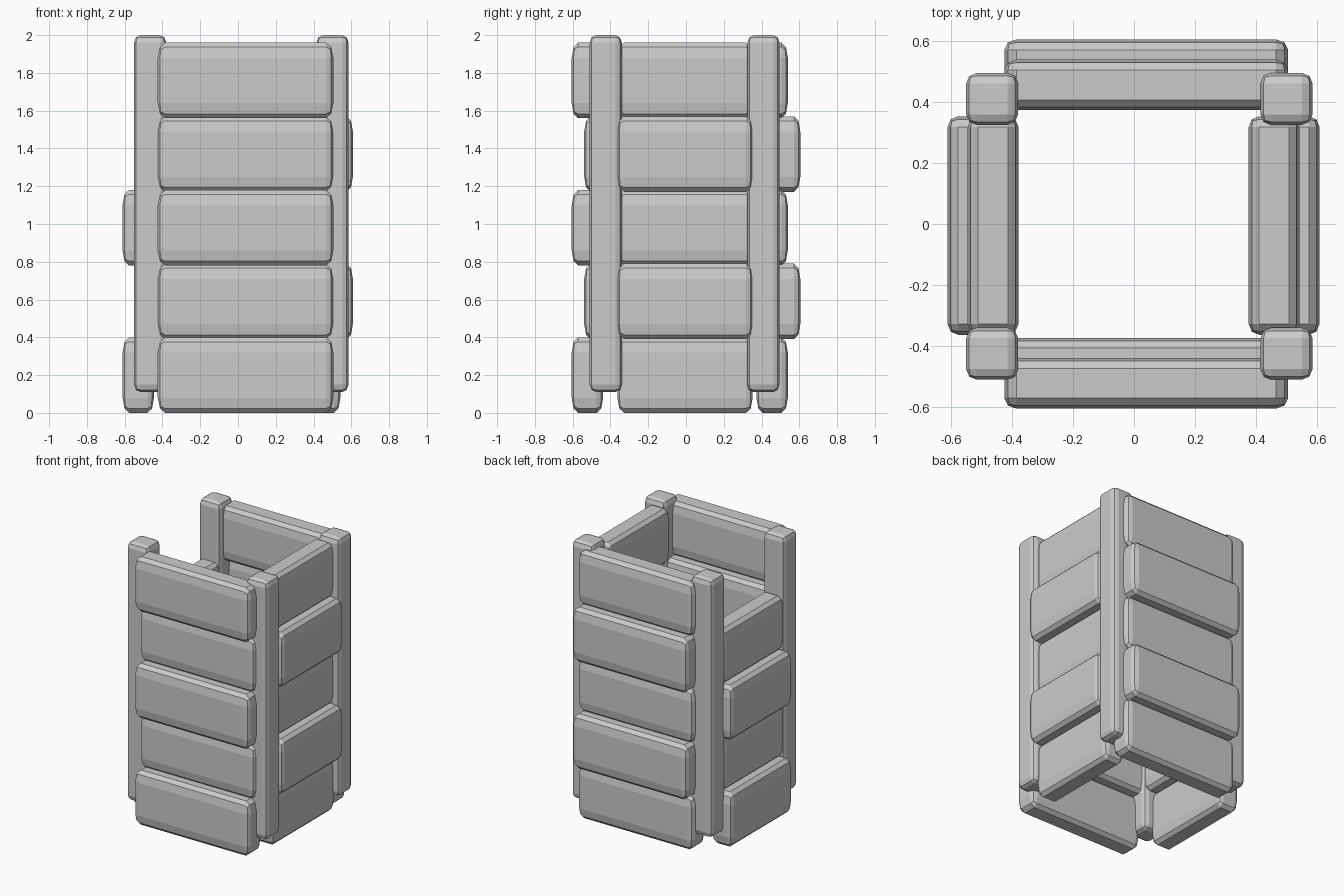
import bpy, bmesh
from mathutils import Vector

if "Cube" in bpy.data.objects:
    bpy.data.objects.remove(bpy.data.objects["Cube"])


def rounded_box(name, lo, hi, bevel):
    """Box from lo to hi with a two-step bevel of a separate size per axis."""
    lo, hi, b = Vector(lo), Vector(hi), Vector(bevel)
    mid, size = (lo + hi) / 2, hi - lo
    bm = bmesh.new()
    bmesh.ops.create_cube(bm, size=1)
    bmesh.ops.scale(bm, vec=[s / e for s, e in zip(size, b)], verts=bm.verts)
    bmesh.ops.bevel(bm, geom=bm.edges[:], offset=1, offset_type='OFFSET',
                    segments=2, profile=0.5, affect='EDGES', clamp_overlap=True)
    bmesh.ops.scale(bm, vec=b, verts=bm.verts)
    mesh = bpy.data.meshes.new(name)
    bm.to_mesh(mesh)
    bm.free()
    ob = bpy.data.objects.new(name, mesh)
    ob.location = mid
    bpy.context.collection.objects.link(ob)
    return ob


# Corner posts
for xn, x0, x1 in (("left", -0.55, -0.38), ("right", 0.415, 0.585)):
    for yn, y0, y1 in (("front", -0.51, -0.34), ("back", 0.325, 0.495)):
        rounded_box(f"{yn}_{xn}_post", (x0, y0, 0.11), (x1, y1, 2.0),
                    (0.034, 0.034, 0.04))

# Stacked planks, alternately set in and out on every wall
PITCH, HEIGHT, THICK = 0.39, 0.40, 0.166
INNER, OUTER = 0.373, 0.439
for level in range(5):
    z0, z1 = level * PITCH, level * PITCH + HEIGHT
    even = level % 2 == 0
    a = OUTER if even else INNER      # front and left walls
    b = INNER if even else OUTER      # back and right walls
    n = level + 1

    rounded_box(f"front_plank_{n}", (-0.425, -a - THICK, z0),
                (0.505, -a, z1), (0.04, 0.034, 0.08))
    rounded_box(f"back_plank_{n}", (-0.425, b, z0),
                (0.505, b + THICK, z1), (0.04, 0.034, 0.08))
    rounded_box(f"right_plank_{n}", (b + 0.003, -0.363, z0),
                (b + 0.003 + THICK, 0.353, z1), (0.034, 0.035, 0.08))
    # the left wall has no top plank
    if level < 4:
        rounded_box(f"left_plank_{n}", (-a - 0.006 - THICK, -0.363, z0),
                    (-a - 0.006, 0.353, z1), (0.034, 0.035, 0.08))
